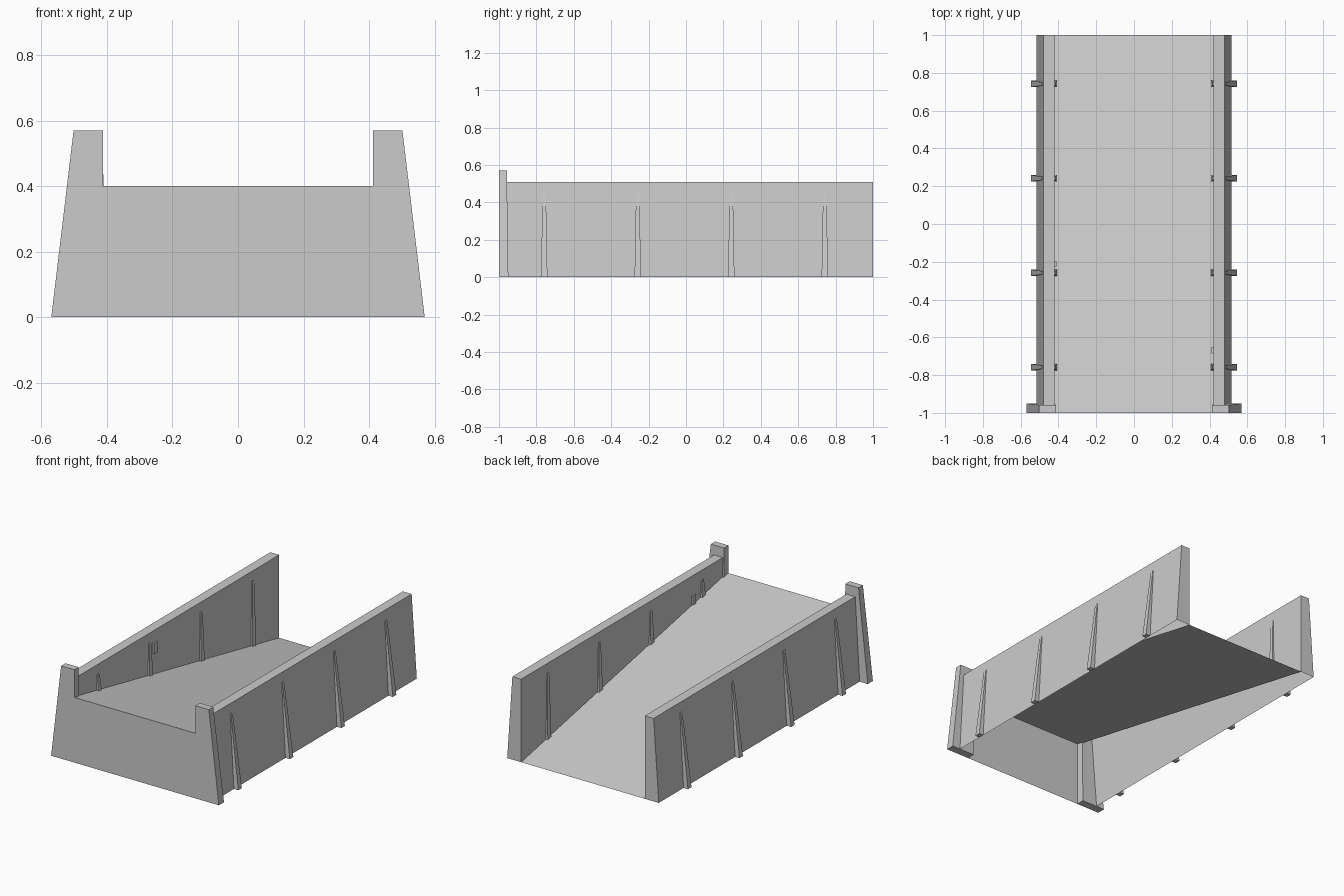
import bpy

if "Cube" in bpy.data.objects:
    bpy.data.objects.remove(bpy.data.objects["Cube"], do_unlink=True)

concrete = bpy.data.materials.new("light grey concrete")
concrete.use_nodes = True
grey = (0.6, 0.6, 0.6, 1)
concrete.diffuse_color = grey
concrete.node_tree.nodes["Principled BSDF"].inputs["Base Color"].default_value = grey

WALL_TOP, WALL_IN, WALL_FOOT, WALL_CREST = 0.51, 0.42, 0.515, 0.48
RIB_TOP = 0.45


def floor_z(y):
    return 0.2 * (1 - y)


def outer_x(z):
    return WALL_FOOT + (WALL_CREST - WALL_FOOT) * z / WALL_TOP


def make(name, verts, faces, side=1):
    """Build a flat shaded mesh; side -1 mirrors it across x."""
    if side < 0:
        verts = [(-x, y, z) for x, y, z in verts]
        faces = [f[::-1] for f in faces]
    mesh = bpy.data.meshes.new(name)
    mesh.from_pydata(verts, [], faces)
    mesh.materials.append(concrete)
    obj = bpy.data.objects.new(name, mesh)
    bpy.context.collection.objects.link(obj)
    return obj


def block(name, bottom, top, side):
    """Closed block between a lower and an upper quad, both anticlockwise."""
    sides = [(i, (i + 1) % 4, (i + 1) % 4 + 4, i + 4) for i in range(4)]
    make(name, bottom + top, [(3, 2, 1, 0), (4, 5, 6, 7)] + sides, side)


def quad(x0, x1, y0, y1, z):
    return [(x0, y0, z), (x1, y0, z), (x1, y1, z), (x0, y1, z)]


# Sloping deck and front panel, open underneath
make("ramp_deck",
     [(-WALL_IN, -1, floor_z(-1)), (WALL_IN, -1, floor_z(-1)),
      (WALL_IN, 1, 0), (-WALL_IN, 1, 0)], [(0, 1, 2, 3)])
make("front_panel",
     [(-WALL_IN, -1, 0), (WALL_IN, -1, 0),
      (WALL_IN, -1, floor_z(-1)), (-WALL_IN, -1, floor_z(-1))], [(0, 1, 2, 3)])

for side, label in ((1, "left"), (-1, "right")):
    # Hollow side wall: outer slope, crest, inner face down to the deck, back end
    y0 = -0.96
    make(label + "_wall",
         [(WALL_FOOT, y0, 0), (WALL_FOOT, 1, 0),
          (WALL_CREST, 1, WALL_TOP), (WALL_CREST, y0, WALL_TOP),
          (WALL_IN, 1, WALL_TOP), (WALL_IN, y0, WALL_TOP),
          (WALL_IN, y0, floor_z(y0)), (WALL_IN, 1, 0)],
         [(0, 1, 2, 3), (3, 2, 4, 5), (5, 4, 7, 6), (1, 7, 4, 2)], side)

    # Raised end post at the front
    block(label + "_front_post", quad(0.412, 0.57, -1, -0.95, 0),
          quad(0.412, 0.502, -1, -0.958, 0.57), side)

    # Tapered ribs on both faces of the wall
    for n in range(4):
        y = -0.758 + 0.5 * n
        a, b = y - 0.017, y + 0.017
        c, d = y - 0.009, y + 0.009
        tip = outer_x(RIB_TOP)
        block(f"{label}_outer_rib_{n + 1}", quad(WALL_FOOT, 0.545, a, b, 0),
              quad(tip, tip + 0.004, c, d, RIB_TOP), side)
        foot = [(x, fy, floor_z(fy)) for x, fy, _ in quad(0.408, WALL_IN, a, b, 0)]
        block(f"{label}_inner_rib_{n + 1}", foot,
              quad(0.416, WALL_IN, c, d, RIB_TOP), side)

# Small boxes fixed to the inner wall faces
for name, y, z, h, side in (("right_wall_box", -0.21, 0.37, 0.065, -1),
                            ("left_wall_box", -0.67, 0.335, 0.055, 1)):
    block(name, quad(0.41, WALL_IN, y - 0.015, y + 0.015, z),
          quad(0.41, WALL_IN, y - 0.015, y + 0.015, z + h), side)
